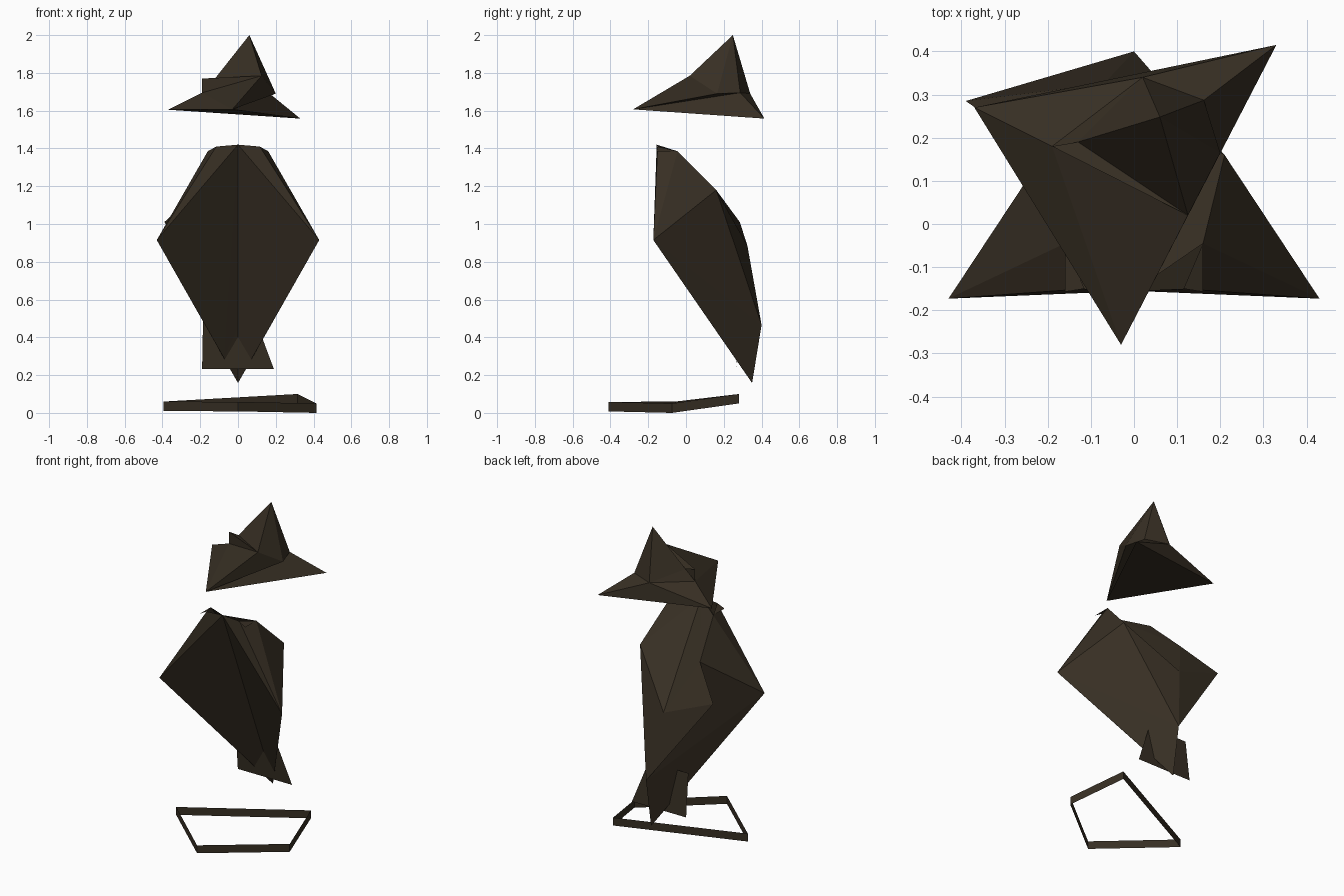
import bpy
import bmesh

cube = bpy.data.objects.get("Cube")
if cube:
    bpy.data.objects.remove(cube, do_unlink=True)

brown = bpy.data.materials.new("dark_brown_paper")
brown.use_nodes = True
colour = (0.038, 0.028, 0.017, 1)
brown.diffuse_color = colour
shader = brown.node_tree.nodes["Principled BSDF"]
shader.inputs["Base Color"].default_value = colour
shader.inputs["Roughness"].default_value = 0.9


def folded_sheet(name, corners, folds):
    """Flat-faced paper sheet: named corners joined by space-separated folds."""
    bm = bmesh.new()
    verts = {key: bm.verts.new(co) for key, co in corners.items()}
    for fold in folds:
        bm.faces.new([verts[key] for key in fold.split()])
    bmesh.ops.recalc_face_normals(bm, faces=bm.faces)
    mesh = bpy.data.meshes.new(name)
    bm.to_mesh(mesh)
    bm.free()
    mesh.materials.append(brown)
    obj = bpy.data.objects.new(name, mesh)
    bpy.context.collection.objects.link(obj)
    return obj


# Hat: peaked crown over a triangular brim with a side pleat and a free flap
folded_sheet("folded_hat", {
    "peak": (0.06, 0.248, 2.0),
    "front": (-0.03, -0.28, 1.607),
    "right": (-0.37, 0.27, 1.605),
    "left": (0.33, 0.415, 1.558),
    "brow": (0.125, 0.02, 1.785),
    "pleat": (0.2, 0.165, 1.69),
    "tuck": (0.162, 0.287, 1.695),
    "nape": (0.02, 0.34, 1.69),
    "temple": (-0.13, 0.19, 1.76),
    "flap": (-0.19, 0.18, 1.77),
    "hinge": (-0.19, 0.18, 1.695),
}, [
    "peak temple brow", "peak brow pleat", "peak pleat tuck", "peak tuck nape",
    "peak nape temple", "front pleat brow", "front tuck pleat",
    "front left tuck", "left nape tuck", "temple flap brow",
    "flap hinge brow", "right front hinge", "hinge front brow",
    "right hinge nape", "hinge temple nape", "right nape left",
    "front right left",
])

# Cloak: mirrored corners, plus a loose flap on the right rear
corners = {
    "collar": (0, -0.155, 1.42),
    "notch": (0, 0.235, 0.45),
    "spine": (-0.07, 0.325, 0.885),
    "rump": (0, 0.40, 0.465),
    "tail": (0, 0.35, 0.158),
    "flap": (-0.39, 0.285, 1.01),
}
half = {
    "crease": (0.115, -0.15, 1.41),
    "neck": (0.16, -0.157, 1.385),
    "nape": (0.16, -0.045, 1.385),
    "shoulder": (0.21, 0.16, 1.18),
    "elbow": (0.43, -0.173, 0.915),
    "tip": (0.075, 0.26, 0.29),
}
folds = []
for side, sign in (("_l", 1), ("_r", -1)):
    for key, (x, y, z) in half.items():
        corners[key + side] = (sign * x, y, z)
    for fold in ("collar elbow# tip#", "collar tip# notch",
                 "collar crease# elbow#", "crease# neck# nape#",
                 "crease# nape# elbow#", "nape# shoulder# elbow#",
                 "collar shoulder# nape#", "collar spine shoulder#",
                 "shoulder# rump elbow#", "shoulder# spine rump",
                 "elbow# rump tail", "elbow# tail tip#",
                 "notch tip# tail"):
        folds.append(fold.replace("#", side))
folds += ["shoulder_r flap spine", "spine flap rump", "shoulder_r rump flap"]
folded_sheet("folded_cloak", corners, folds)

# Tail sheet hanging below the cloak
folded_sheet("tail_sheet", {
    "a": (-0.19, 0.27, 0.232), "b": (0.19, 0.27, 0.232),
    "c": (0.09, 0.245, 0.5), "d": (-0.185, 0.24, 0.5),
}, ["a b c d"])

# Base ring: an upright paper band with four corners
band = {}
ring = [(0, -0.41, 0.008), (0.415, -0.075, 0),
        (0.315, 0.28, 0.05), (-0.395, -0.055, 0.01)]
for i, (x, y, z) in enumerate(ring):
    band[f"low{i}"] = (x, y, z)
    band[f"top{i}"] = (x, y, z + 0.05)
folded_sheet("base_ring", band, [
    f"low{i} low{(i + 1) % 4} top{(i + 1) % 4} top{i}" for i in range(4)])
